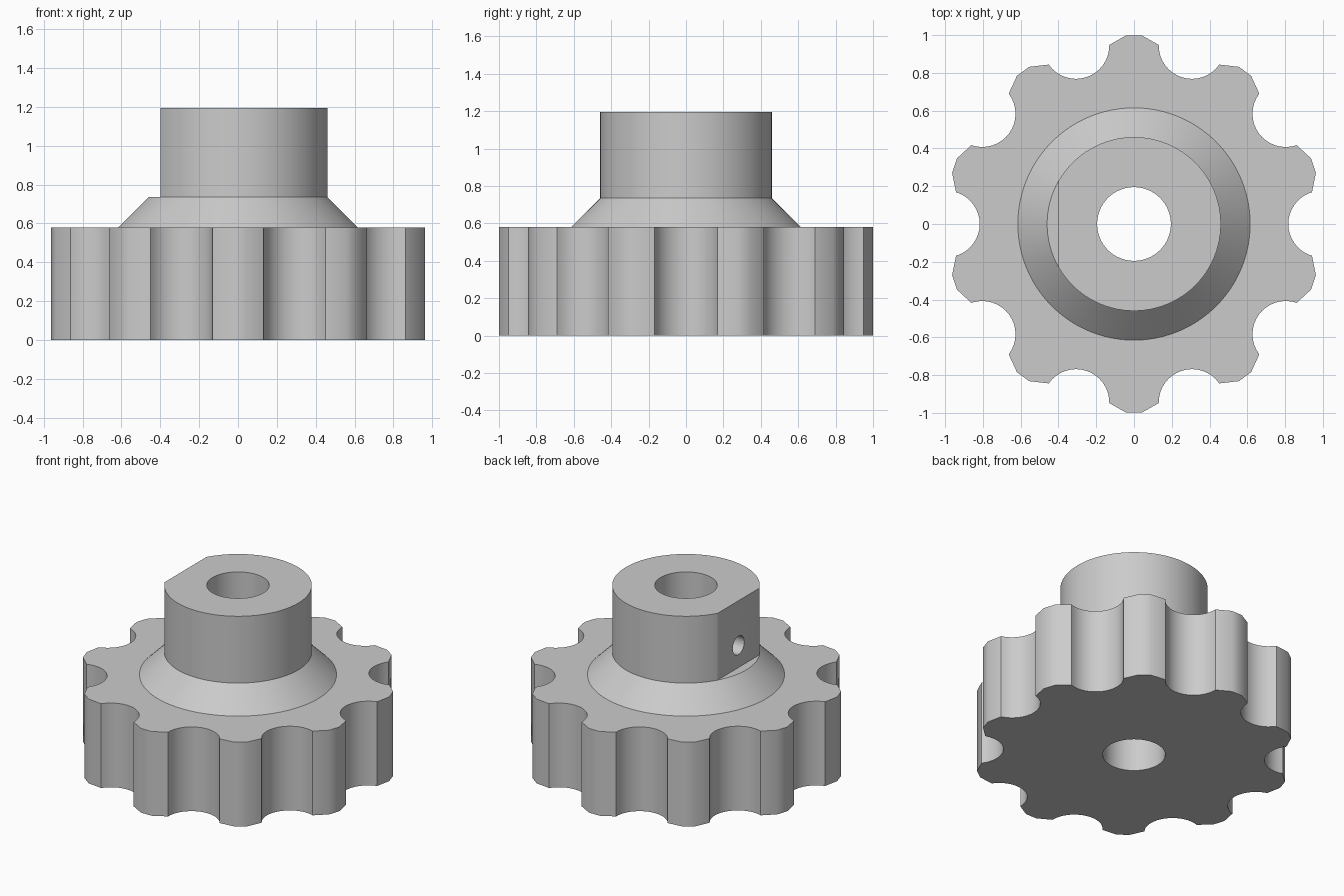
import bpy
import bmesh
from math import sin, cos, pi, radians, atan2

TEETH = 10
WHEEL_TOP, CONE_TOP, HUB_TOP = 0.58, 0.735, 1.195
CONE_R, HUB_R, BORE_R, FLAT_X = 0.615, 0.46, 0.195, -0.40
GROOVE_C, GROOVE_R = 0.993, 0.176
SEGMENTS = 96

cube = bpy.data.objects.get("Cube")
if cube:
    bpy.data.objects.remove(cube, do_unlink=True)

grey = bpy.data.materials.new("light_grey")
grey.use_nodes = True
grey.diffuse_color = (0.6, 0.6, 0.6, 1)
grey.node_tree.nodes["Principled BSDF"].inputs["Base Color"].default_value = (0.6, 0.6, 0.6, 1)


def polar(r, a):
    return (r * cos(a), r * sin(a))


def loft(name, rings):
    """Closed solid through stacked rings given as (points, z)."""
    bm = bmesh.new()
    loops = [[bm.verts.new((x, y, z)) for x, y in pts] for pts, z in rings]
    n = len(loops[0])
    for low, high in zip(loops, loops[1:]):
        for i in range(n):
            j = (i + 1) % n
            bm.faces.new((low[i], low[j], high[j], high[i]))
    bm.faces.new(loops[0][::-1])
    bm.faces.new(loops[-1])
    mesh = bpy.data.meshes.new(name)
    bm.to_mesh(mesh)
    bm.free()
    mesh.materials.append(grey)
    obj = bpy.data.objects.new(name, mesh)
    bpy.context.collection.objects.link(obj)
    return obj


def circle(r, n=SEGMENTS):
    return [polar(r, 2 * pi * i / n) for i in range(n)]


def combine(target, tool, operation):
    """Apply a boolean, then remove the tool."""
    tool.hide_render = True
    mod = target.modifiers.new(operation.lower(), "BOOLEAN")
    mod.operation = operation
    mod.solver = "EXACT"
    mod.object = tool
    bpy.ops.object.select_all(action="DESELECT")
    target.select_set(True)
    bpy.context.view_layer.objects.active = target
    bpy.ops.object.modifier_apply(modifier=mod.name)
    bpy.data.objects.remove(tool, do_unlink=True)


# Scalloped grip wheel: a round groove and a blunt two-cornered tip per step
outline = []
step = 2 * pi / TEETH
mouth = polar(0.957, radians(10.2))
reach = atan2(mouth[1], GROOVE_C - mouth[0])
for k in range(TEETH):
    a = k * step
    for i in range(17):
        t = reach * (i / 8 - 1)
        x, y = GROOVE_C - GROOVE_R * cos(t), GROOVE_R * sin(t)
        outline.append((x * cos(a) - y * sin(a), x * sin(a) + y * cos(a)))
    for side in (-1, 1):
        outline.append(polar(1.0, a + step / 2 + side * radians(2.3)))
knob = loft("grip_knob", [(outline, 0), (outline, WHEEL_TOP)])

# Hub with a conical foot, sunk into the wheel
hub = loft("hub", [(circle(HUB_R), 0.3), (circle(CONE_R), 0.4), (circle(CONE_R), WHEEL_TOP),
                   (circle(HUB_R), CONE_TOP), (circle(HUB_R), HUB_TOP)])

# Flat on the left-hand side of the hub
box = [(-0.8, -0.7), (FLAT_X, -0.7), (FLAT_X, 0.7), (-0.8, 0.7)]
combine(hub, loft("flat_cutter", [(box, CONE_TOP), (box, 1.5)]), "DIFFERENCE")
combine(knob, hub, "UNION")

# Centre bore
combine(knob, loft("bore_cutter", [(circle(BORE_R), -0.2), (circle(BORE_R), 1.5)]), "DIFFERENCE")

# Set screw hole from the flat into the bore
screw = loft("screw_cutter", [(circle(0.063, 32), 0), (circle(0.063, 32), 0.6)])
screw.rotation_euler = (0, -pi / 2, 0)
screw.location = (-0.05, 0, 0.888)
combine(knob, screw, "DIFFERENCE")

# Smooth curved walls, crisp edges
bpy.ops.object.select_all(action="DESELECT")
knob.select_set(True)
bpy.context.view_layer.objects.active = knob
bpy.ops.object.shade_smooth_by_angle(angle=radians(30))
